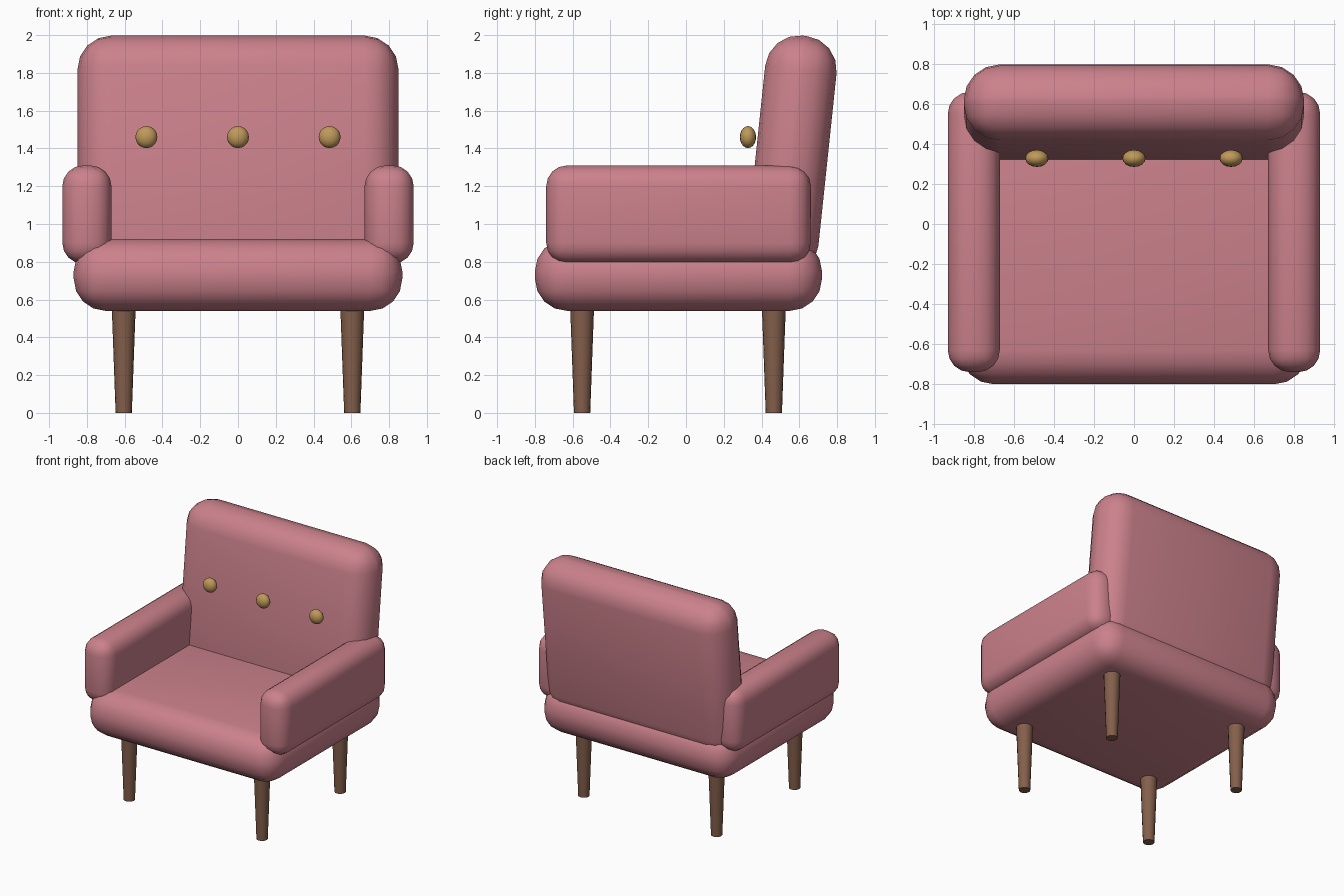
import bpy
import bmesh
from math import radians
from mathutils import Matrix

default = bpy.data.objects.get("Cube")
if default:
    bpy.data.objects.remove(default, do_unlink=True)


def material(name, rgb):
    mat = bpy.data.materials.new(name)
    mat.use_nodes = True
    mat.diffuse_color = (*rgb, 1)
    mat.node_tree.nodes["Principled BSDF"].inputs["Base Color"].default_value = (*rgb, 1)
    return mat


PINK = material("rose fabric", (0.60, 0.22, 0.26))
WOOD = material("brown wood", (0.23, 0.115, 0.07))
BRASS = material("brass", (0.52, 0.32, 0.10))


def finish(bm, name, mat, location, tilt=0):
    """Turn a bmesh into a placed, smooth-shaded object with sharp rims kept."""
    mesh = bpy.data.meshes.new(name)
    bm.to_mesh(mesh)
    bm.free()
    mesh.materials.append(mat)
    obj = bpy.data.objects.new(name, mesh)
    bpy.context.collection.objects.link(obj)
    obj.location = location
    obj.rotation_euler.x = radians(tilt)
    bpy.ops.object.select_all(action="DESELECT")
    obj.select_set(True)
    bpy.context.view_layer.objects.active = obj
    bpy.ops.object.shade_smooth_by_angle(angle=radians(40))
    return obj


def cushion(name, size, location, radius, tilt=0):
    bm = bmesh.new()
    bmesh.ops.create_cube(bm, size=1, matrix=Matrix.Diagonal((*size, 1)))
    bmesh.ops.bevel(bm, geom=bm.edges[:], offset=radius, segments=4,
                    profile=0.5, affect="EDGES", clamp_overlap=True)
    return finish(bm, name, PINK, location, tilt)


# Upholstery
cushion("seat", (1.74, 1.52, 0.38), (0, -0.04, 0.73), 0.17)
cushion("backrest", (1.70, 0.38, 1.28), (0, 0.56, 1.36), 0.18, tilt=-6)
for side, x in (("left", 0.80), ("right", -0.80)):
    cushion(f"{side}_armrest", (0.26, 1.40, 0.52), (x, -0.04, 1.05), 0.11)

# Tapered legs, tops sunk into the seat
for side, x in (("left", 0.605), ("right", -0.605)):
    for end, y in (("front", -0.55), ("back", 0.465)):
        bm = bmesh.new()
        bmesh.ops.create_cone(bm, cap_ends=True, segments=16,
                              radius1=0.043, radius2=0.064, depth=0.58)
        finish(bm, f"{end}_{side}_leg", WOOD, (x, y, 0.29))

# Flattened buttons in front of the backrest
for name, x in (("left", 0.485), ("middle", 0), ("right", -0.485)):
    bm = bmesh.new()
    bmesh.ops.create_uvsphere(bm, u_segments=16, v_segments=10, radius=0.058,
                              matrix=Matrix.Diagonal((1, 0.74, 1, 1)))
    finish(bm, f"{name}_button", BRASS, (x, 0.328, 1.46))
